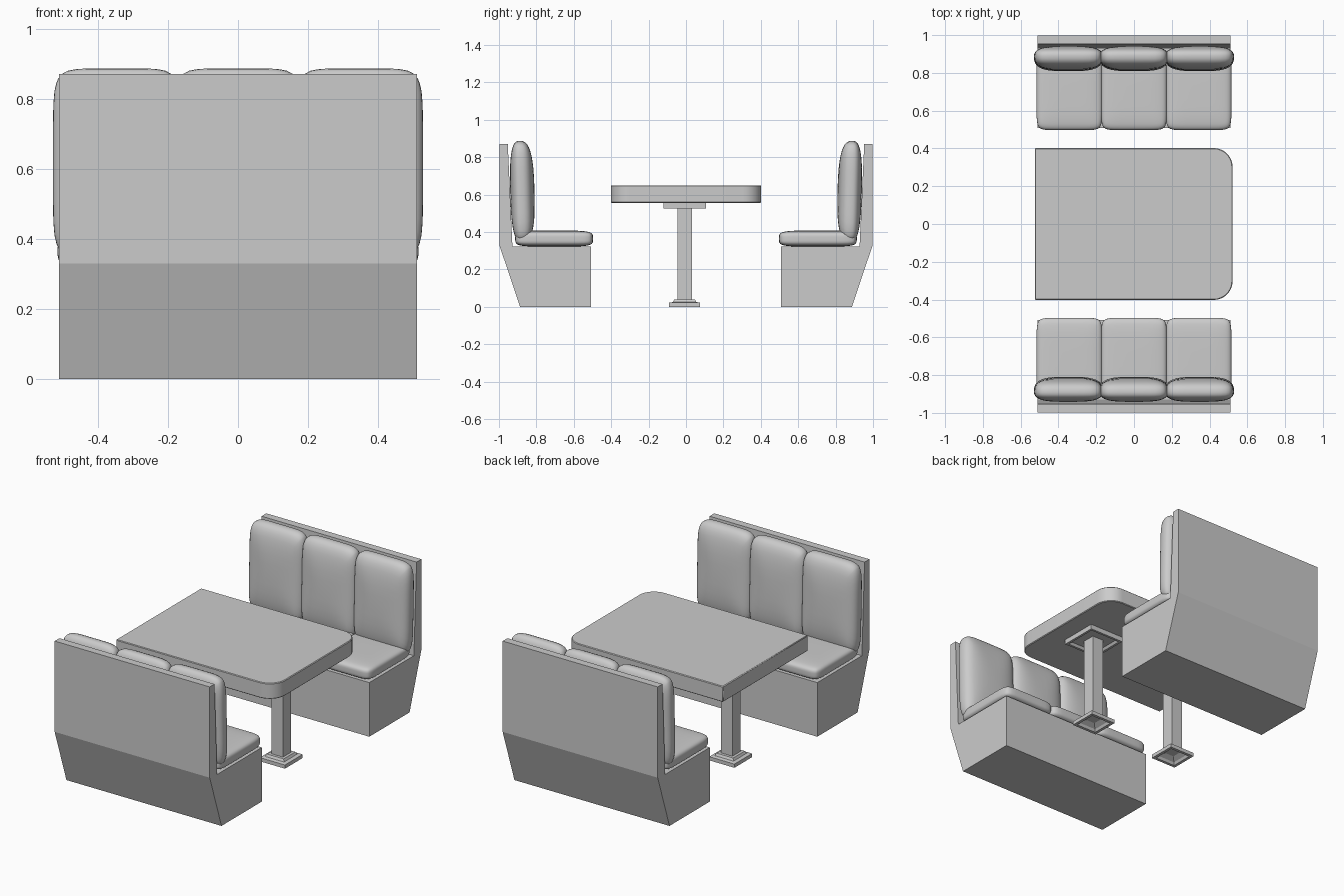
import bpy, bmesh, math
from mathutils import Vector, Matrix

if "Cube" in bpy.data.objects:
    bpy.data.objects.remove(bpy.data.objects["Cube"])


def finish(name, bm, smooth=None):
    bmesh.ops.recalc_face_normals(bm, faces=bm.faces)
    mesh = bpy.data.meshes.new(name)
    bm.to_mesh(mesh)
    bm.free()
    ob = bpy.data.objects.new(name, mesh)
    bpy.context.collection.objects.link(ob)
    if smooth:
        bpy.ops.object.select_all(action='DESELECT')
        bpy.context.view_layer.objects.active = ob
        ob.select_set(True)
        bpy.ops.object.shade_smooth_by_angle(angle=math.radians(smooth))
    return ob


def prism(name, points, direction, smooth=None):
    bm = bmesh.new()
    face = bm.faces.new([bm.verts.new(p) for p in points])
    out = bmesh.ops.extrude_face_region(bm, geom=[face])
    moved = [v for v in out['geom'] if isinstance(v, bmesh.types.BMVert)]
    bmesh.ops.translate(bm, verts=moved, vec=direction)
    return finish(name, bm, smooth)


def cushion(name, centre, half, e, k, back, matrix, tilt=0):
    """Puffed pillow: half = (x, depth, long); thickness axis is y; back = rear depth."""
    bm = bmesh.new()
    bmesh.ops.create_cube(bm, size=2)
    bmesh.ops.subdivide_edges(bm, edges=bm.edges[:], cuts=13, use_grid_fill=True)
    for v in bm.verts:
        # pack grid lines towards the rim, then project onto the pillow surface
        x, y, z = (math.sin(c * math.pi / 2) for c in v.co)
        n = ((abs(x)**e + abs(z)**e)**(k / e) + abs(y)**k)**(1 / k)
        depth = half[1] if y > 0 else back
        v.co = (x / n * half[0], y / n * depth, z / n * half[2])
    bm.transform(matrix @ Matrix.Translation(centre) @ Matrix.Rotation(tilt, 4, 'X'))
    return finish(name, bm, 60)


def square_loft(name, x, y, rings):
    bm = bmesh.new()
    loops = [[bm.verts.new((x + sx * h, y + sy * h, z))
              for sx, sy in ((-1, -1), (1, -1), (1, 1), (-1, 1))] for h, z in rings]
    for a, b in zip(loops, loops[1:]):
        for i in range(4):
            j = (i + 1) % 4
            bm.faces.new((a[i], a[j], b[j], b[i]))
    bm.faces.new(loops[0])
    bm.faces.new(loops[-1])
    return finish(name, bm)


# benches facing each other, each with three seat and three back cushions
profile = [(-.507, 0), (-.887, 0), (-.998, .33), (-.998, .872),
           (-.953, .872), (-.928, .323), (-.507, .323)]
for side, angle in (("front", 0), ("back", math.pi)):
    turn = Matrix.Rotation(angle, 4, 'Z')
    pts = [turn @ Vector((-.512, y, z)) for y, z in profile]
    prism(side + "_bench_frame", pts, turn @ Vector((1.024, 0, 0)))
    for i in range(3):
        cx = (i - 1) * .342
        cushion(f"{side}_seat_cushion_{i + 1}", (cx, -.705, .364), (.174, .044, .208),
                9, 4.5, .042, turn, math.radians(90))
        cushion(f"{side}_back_cushion_{i + 1}", (cx * 1.015, -.884, .617), (.182, .074, .271),
                7, 2.8, .056, turn, math.radians(1.5))

# table top, rounded on the aisle side only
r = .1
outline = [(-.525, .402), (-.525, -.402)]
for cy, start in ((-.402 + r, -90), (.402 - r, 0)):
    for s in range(9):
        a = math.radians(start + s * 90 / 8)
        outline.append((.522 - r + r * math.cos(a), cy + r * math.sin(a)))
top = prism("table_top", [(x, y, .556) for x, y in outline], (0, 0, .094), 30)
bev = top.modifiers.new("edge", 'BEVEL')
bev.width, bev.segments = .004, 1

# pedestal legs with mounting plates and hollow stepped feet
for side, x in (("left", -.29), ("right", .29)):
    square_loft(side + "_table_leg", x, -.007, [(.038, .03), (.038, .545)])
    square_loft(side + "_mounting_plate", x, -.007,
                [(.036, .541), (.09, .541), (.1, .527), (.114, .527), (.114, .557)])
    square_loft(side + "_foot", x, -.007,
                [(.03, .03), (.058, .014), (.066, 0), (.083, 0), (.083, .022),
                 (.062, .026), (.055, .04), (.036, .04)])
